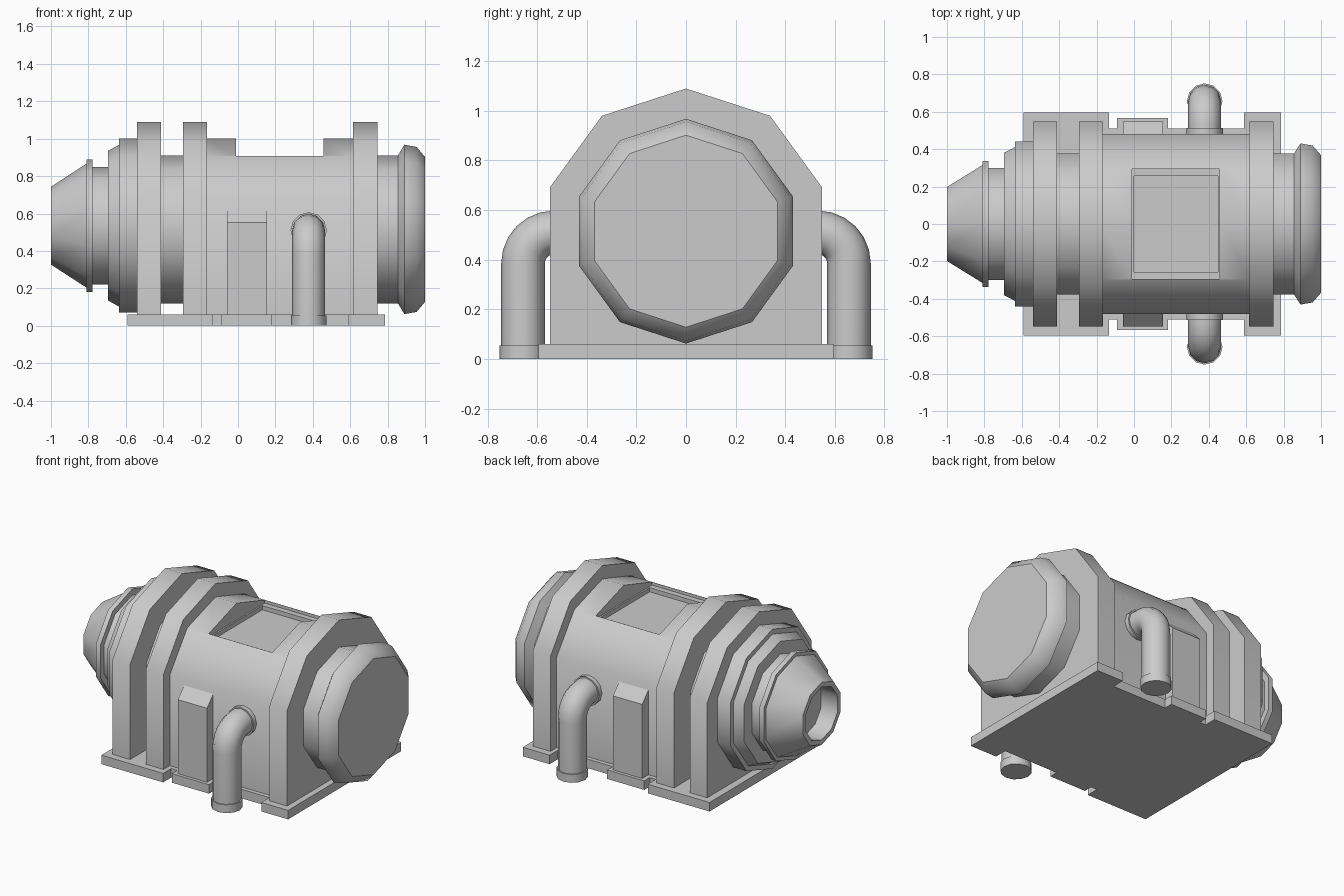
import bpy, bmesh
from math import sin, cos, pi, radians

if "Cube" in bpy.data.objects:
    bpy.data.objects.remove(bpy.data.objects["Cube"])

AXIS_Z = 0.515


def add_mesh(name, verts, faces, smooth=40):
    me = bpy.data.meshes.new(name)
    me.from_pydata(verts, [], faces)
    bm = bmesh.new()
    bm.from_mesh(me)
    bmesh.ops.recalc_face_normals(bm, faces=bm.faces)
    bm.to_mesh(me)
    bm.free()
    ob = bpy.data.objects.new(name, me)
    bpy.context.collection.objects.link(ob)
    if smooth:
        smooth_by_angle(ob, smooth)
    return ob


def smooth_by_angle(ob, angle):
    bpy.ops.object.select_all(action='DESELECT')
    ob.select_set(True)
    bpy.context.view_layer.objects.active = ob
    bpy.ops.object.shade_smooth_by_angle(angle=radians(angle))


def loft(name, rings, smooth=40):
    """Skin equal-length closed rings and cap both ends."""
    n = len(rings[0])
    faces = [tuple(range(n)), tuple(range((len(rings) - 1) * n, len(rings) * n))]
    for k in range(len(rings) - 1):
        for i in range(n):
            j = (i + 1) % n
            faces.append((k * n + i, k * n + j, (k + 1) * n + j, (k + 1) * n + i))
    return add_mesh(name, [v for r in rings for v in r], faces, smooth)


def lathe_x(name, profile, cz=AXIS_Z, n=10):
    return loft(name, [[(x, r * sin(2 * pi * i / n), cz + r * cos(2 * pi * i / n))
                        for i in range(n)] for x, r in profile])


def extrude_x(name, section, x0, x1, smooth=40):
    return loft(name, [[(x, y, z) for y, z in section] for x in (x0, x1)], smooth)


def arch(half, radius, foot):
    """Upper part of a decagon with straight sides down to the foot."""
    pts = [(half / cos(pi / 10) * sin(k * pi / 5), AXIS_Z + radius * cos(k * pi / 5))
           for k in range(-2, 3)]
    return [(-half, foot)] + pts + [(half, foot)]


def box(name, x0, x1, y0, y1, z0, z1):
    return extrude_x(name, [(y0, z0), (y1, z0), (y1, z1), (y0, z1)], x0, x1, 0)


# Stepped base plate
half = [(-0.59, 0.595), (-0.135, 0.595), (-0.135, 0.51), (-0.09, 0.51), (-0.09, 0.568),
        (0.183, 0.568), (0.183, 0.51), (0.588, 0.51), (0.588, 0.595), (0.786, 0.595)]
outline = half + [(x, -y) for x, y in reversed(half)]
loft("base_plate", [[(x, y, z) for x, y in outline] for z in (0, 0.06)], 0)

# Main housing with a recessed hatch on top
housing = extrude_x("main_housing", arch(0.482, 0.485, 0.05), -0.17, 0.62, 0)
for cutter in (box("hatch_cutter", -0.01, 0.458, -0.294, 0.294, 0.888, 1.3),
               box("floor_cutter", 0.0, 0.448, -0.257, 0.257, 0.86, 1.2)):
    cutter.hide_render = True
    bpy.ops.object.select_all(action='DESELECT')
    housing.select_set(True)
    bpy.context.view_layer.objects.active = housing
    mod = housing.modifiers.new("recess", 'BOOLEAN')
    mod.operation = 'DIFFERENCE'
    mod.solver = 'EXACT'
    mod.object = cutter
    bpy.ops.object.modifier_apply(modifier=mod.name)
    bpy.data.objects.remove(cutter)
smooth_by_angle(housing, 40)

# Support frames
for i, (x0, x1) in enumerate([(-0.54, -0.412), (-0.295, -0.165), (0.615, 0.745)]):
    extrude_x(f"support_frame_{i + 1}", arch(0.548, 0.575, 0.05), x0, x1)

# Neck between the two left frames
lathe_x("neck", [(-0.42, 0.395), (-0.285, 0.395)])

# Closed end cap on the right
lathe_x("end_cap", [(0.735, 0.395), (0.855, 0.395), (0.89, 0.453),
                    (0.955, 0.441), (1.0, 0.387)])

# Stepped nose on the left with an open nozzle
NZ = 0.535
lathe_x("nose_flange", [(-0.695, 0.4), (-0.637, 0.432), (-0.637, 0.465), (-0.53, 0.465)], NZ)
lathe_x("nose_collar", [(-0.79, 0.315), (-0.685, 0.315)], NZ)
lathe_x("nose_ring", [(-0.81, 0.355), (-0.777, 0.355)], NZ)
lathe_x("nozzle", [(-0.88, 0.175), (-1.0, 0.175), (-1.0, 0.208), (-0.8, 0.338)], NZ)

# Parts repeated on both sides
PX, PY, PZ, BEND = 0.378, 0.657, 0.51, 0.125
for side, s in (("front", -1), ("back", 1)):
    # Side cabinet with sloping top
    extrude_x(f"{side}_cabinet", [(s * y, z) for y, z in
              [(0.45, 0.05), (0.547, 0.05), (0.547, 0.553), (0.48, 0.625), (0.45, 0.625)]],
              -0.06, 0.155, 0)

    # Elbow pipe with wall flange and foot collar: (y, z, turn angle, radius)
    def pipe(name, stations, n=12):
        loft(name, [[(PX + r * cos(2 * pi * i / n),
                      s * (y + r * sin(2 * pi * i / n) * cos(a)),
                      z + r * sin(2 * pi * i / n) * sin(a))
                     for i in range(n)] for y, z, a, r in stations])

    turns = [k * pi / 12 for k in range(7)]
    elbow = [(PY - BEND + BEND * cos(a), PZ - BEND + BEND * sin(a), a, 0.088) for a in turns]
    pipe(f"{side}_pipe", [(PY, 0.03, 0, 0.088)] + elbow + [(0.45, PZ, pi / 2, 0.088)])
    pipe(f"{side}_pipe_foot", [(PY, 0, 0, 0.095), (PY, 0.055, 0, 0.095)])
    pipe(f"{side}_pipe_flange", [(0.45, PZ, pi / 2, 0.097), (0.512, PZ, pi / 2, 0.097)])
